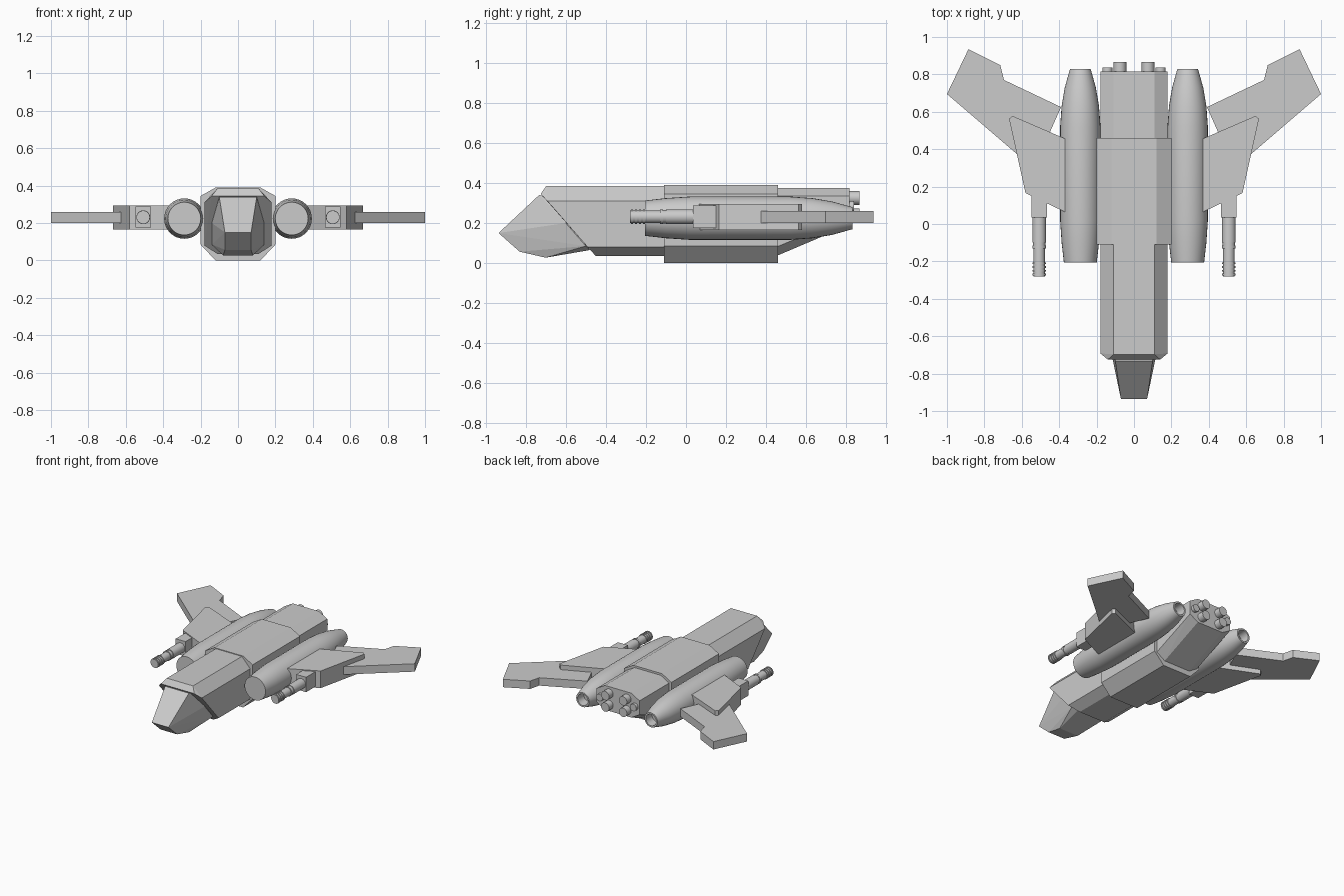
import bpy, bmesh
from math import sin, cos, pi, radians

if "Cube" in bpy.data.objects:
    bpy.data.objects.remove(bpy.data.objects["Cube"])


def finish(bm, name, smooth=False):
    bmesh.ops.recalc_face_normals(bm, faces=bm.faces[:])
    mesh = bpy.data.meshes.new(name)
    bm.to_mesh(mesh)
    bm.free()
    ob = bpy.data.objects.new(name, mesh)
    bpy.context.collection.objects.link(ob)
    if smooth:
        bpy.ops.object.select_all(action='DESELECT')
        ob.select_set(True)
        bpy.context.view_layer.objects.active = ob
        bpy.ops.object.shade_smooth_by_angle(angle=radians(25))
    return ob


def hull(name, half):
    """Faceted convex solid from points on one side, mirrored in x."""
    bm = bmesh.new()
    for x, y, z in half:
        for s in (-1, 1):
            bm.verts.new((s * x, y, z))
    bmesh.ops.convex_hull(bm, input=bm.verts[:])
    bmesh.ops.dissolve_limit(bm, angle_limit=radians(1), verts=bm.verts[:], edges=bm.edges[:])
    return finish(bm, name)


def plate(name, outline, z0, z1, side):
    """Flat plate from an outline in x, y."""
    bm = bmesh.new()
    lo = [bm.verts.new((side * x, y, z0)) for x, y in outline]
    hi = [bm.verts.new((side * x, y, z1)) for x, y in outline]
    bm.faces.new(lo)
    bm.faces.new(hi)
    for i in range(len(lo)):
        j = (i + 1) % len(lo)
        bm.faces.new((lo[i], lo[j], hi[j], hi[i]))
    return finish(bm, name)


def lathe(name, profile, cx, cz, n):
    """Turned solid along y from (y, radius) steps, capped at both ends."""
    bm = bmesh.new()
    rings = [[bm.verts.new((cx + r * cos(2 * pi * i / n), y, cz + r * sin(2 * pi * i / n)))
              for i in range(n)] for y, r in profile]
    for a, b in zip(rings, rings[1:]):
        for i in range(n):
            j = (i + 1) % n
            bm.faces.new((a[i], a[j], b[j], b[i]))
    bm.faces.new(rings[0])
    bm.faces.new(rings[-1])
    return finish(bm, name, True)


# Fuselage: middle, front with slanted hood, tapered rear, nose
mid = [(.12, .39), (.2, .345), (.2, .085), (.12, 0)]
hull("middle_hull", [(x, y, z) for x, z in mid for y in (-.11, .46)])
fore = [(.11, .385), (.18, .31), (.18, .08), (.11, .035)]
hull("front_hull", [(x, -.1, z) for x, z in fore] +
     [(.11, -.697, .385), (.14, -.725, .345), (.18, -.692, .31),
      (.18, -.49, .08), (.11, -.45, .035)])
hull("rear_hull", [(.11, .45, .375), (.18, .45, .335), (.18, .45, .08), (.11, .45, .035),
                   (.11, .815, .375), (.18, .815, .335), (.18, .815, .23), (.11, .815, .19)])
hull("nose", [(.1, -.732, .34), (.07, -.935, .15), (.07, -.83, .057), (.08, -.70, .027),
              (.14, -.6, .2), (.14, -.5, .085), (.1, -.48, .065), (.1, -.6, .3)])

# Outlines and profiles of the paired parts
inner = [(.28, .5), (.37, .457), (.65, .578), (.668, .562), (.58, .165),
         (.465, .11), (.37, .065), (.28, .065)]
outer = [(1, .695), (.885, .935), (.715, .85), (.695, .77), (.39, .625),
         (.45, .49), (.55, .36), (.61, .36)]
engine = [(-.205, .088), (-.1, .1), (.02, .108), (.52, .108), (.63, .1), (.73, .083),
          (.83, .055), (.83, .043), (.76, .04)]
barrel = [(.06, .037), (-.1, .037), (-.1, .033), (-.115, .033), (-.115, .037),
          (-.13, .037), (-.13, .031), (-.2, .031)]
for k in range(4):  # muzzle rings
    y = -.205 - .02 * k
    barrel += [(y, .031), (y, .036), (y - .01, .036), (y - .01, .031)]
barrel.append((-.28, .031))

for side, tag in ((-1, "left"), (1, "right")):
    lathe(f"{tag}_engine", engine, side * .287, .224, 32)
    plate(f"{tag}_inner_wing", inner, .165, .295, side)
    plate(f"{tag}_outer_wing", outer, .2, .26, side)
    # Gun with its mounting block
    plate(f"{tag}_gun_block", [(.465, .035), (.548, .035), (.548, .2), (.465, .2)],
          .175, .288, side)
    lathe(f"{tag}_gun_barrel", barrel, side * .507, .231, 20)
    # Small rear thrusters
    for k, (x, z, r, y) in enumerate([(.075, .325, .034, .865), (.142, .282, .027, .838),
                                      (.075, .238, .034, .865)]):
        lathe(f"{tag}_thruster_{k + 1}", [(.79, r), (y, r)], side * x, z, 16)
